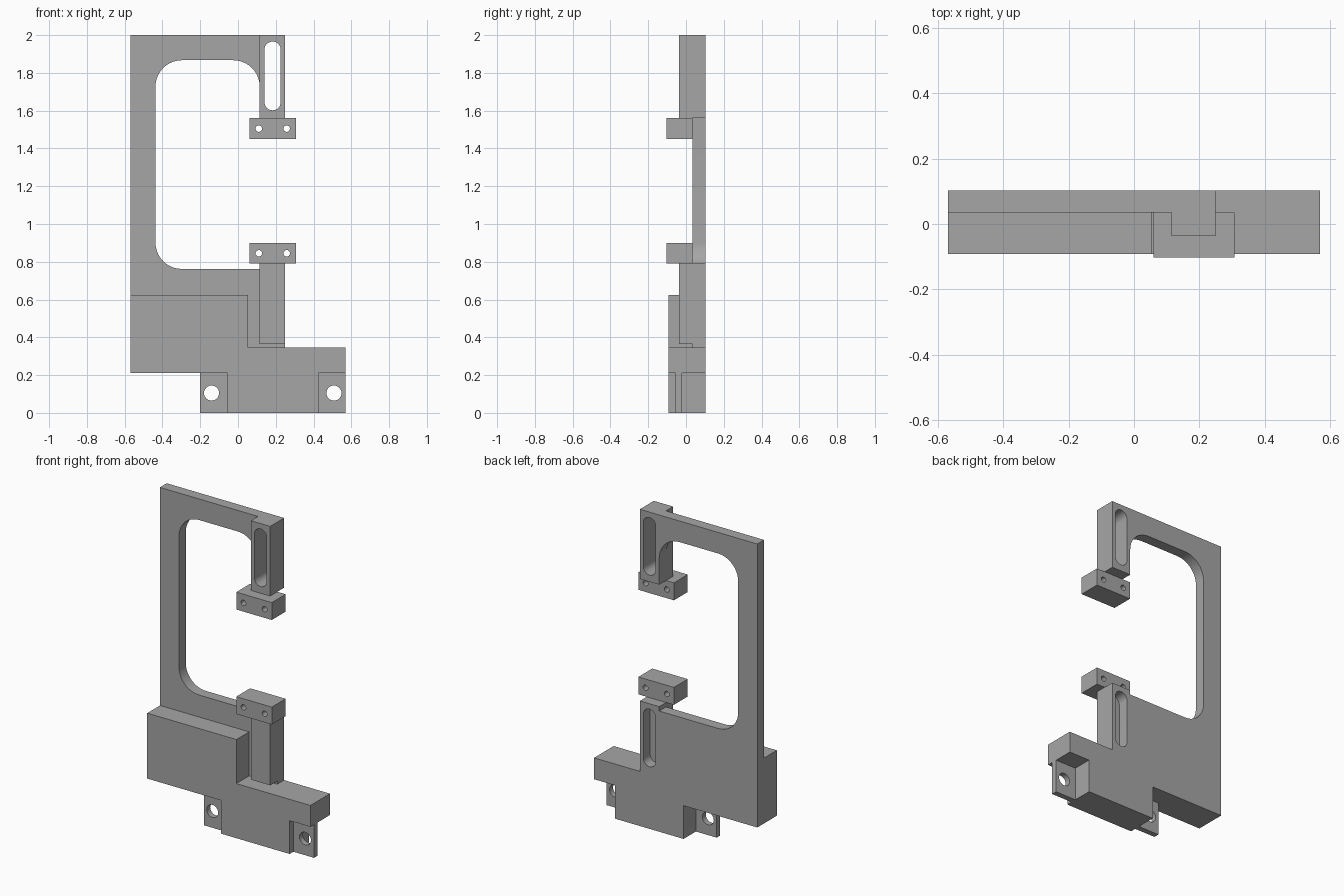
import bpy, bmesh, math
from mathutils import Vector

if "Cube" in bpy.data.objects:
    bpy.data.objects.remove(bpy.data.objects["Cube"])

grey = bpy.data.materials.new("neutral grey")
grey.use_nodes = True
colour = (0.38, 0.38, 0.38, 1)
grey.diffuse_color = colour
grey.node_tree.nodes["Principled BSDF"].inputs["Base Color"].default_value = colour

# Depth layers, front to back
BLOCK_FRONT, BASE_FRONT, BOSS_FRONT, PLATE_FRONT, BACK = -0.103, -0.092, -0.036, 0.035, 0.103


def outline(points, steps=10):
    """Turn (x, z) points into a polygon; a third value rounds that corner."""
    result = []
    for i, p in enumerate(points):
        c = Vector(p[:2])
        if len(p) == 2:
            result.append(c)
            continue
        a = (Vector(points[i - 1][:2]) - c).normalized() * p[2]
        b = (Vector(points[(i + 1) % len(points)][:2]) - c).normalized() * p[2]
        for k in range(steps + 1):
            t = k / steps * math.pi / 2
            result.append(c + a * (1 - math.sin(t)) + b * (1 - math.cos(t)))
    return result


def rect(x0, x1, z0, z1):
    return [(x0, z0), (x1, z0), (x1, z1), (x0, z1)]


def slot(x, z0, z1, r, steps=16):
    """Round-ended slot; a plain circle when z0 equals z1."""
    pts = []
    for z, start in ((z1, 0), (z0, math.pi)):
        for k in range(steps + (z0 != z1)):
            t = start + math.pi * k / steps
            pts.append((x + r * math.cos(t), z + r * math.sin(t)))
    return pts


def prism(name, points, front, back):
    bm = bmesh.new()
    face = bm.faces.new([bm.verts.new((p[0], front, p[1])) for p in points])
    new = bmesh.ops.extrude_face_region(bm, geom=[face])["geom"]
    verts = [g for g in new if isinstance(g, bmesh.types.BMVert)]
    bmesh.ops.translate(bm, verts=verts, vec=(0, back - front, 0))
    bmesh.ops.recalc_face_normals(bm, faces=bm.faces)
    mesh = bpy.data.meshes.new(name)
    bm.to_mesh(mesh)
    bm.free()
    obj = bpy.data.objects.new(name, mesh)
    bpy.context.collection.objects.link(obj)
    return obj


def part(name, points, front, back, holes=()):
    obj = prism(name, outline(points), front, back)
    obj.data.materials.append(grey)
    bpy.ops.object.select_all(action="DESELECT")
    bpy.context.view_layer.objects.active = obj
    obj.select_set(True)
    for hole in holes:
        cutter = prism("hole_cutter", hole, front - 0.1, back + 0.1)
        cutter.hide_render = True
        mod = obj.modifiers.new("hole", "BOOLEAN")
        mod.operation, mod.solver, mod.object = "DIFFERENCE", "EXACT", cutter
        bpy.ops.object.modifier_apply(modifier=mod.name)
        bpy.data.objects.remove(cutter)
    bpy.ops.object.shade_smooth_by_angle(angle=math.radians(30))
    return obj


# Shared lower edge of the base: stepped foot between the two lugs
foot = [(-0.57, 0.21), (-0.055, 0.21), (-0.055, 0), (0.425, 0),
        (0.425, 0.21), (0.57, 0.21), (0.57, 0.345)]
upper_slot = slot(0.183, 1.645, 1.923, 0.043)
lower_slot = slot(0.183, 0.435, 0.713, 0.043)

# Back plate with the C-shaped frame
part("frame_plate", foot + [
    (0.25, 0.345), (0.25, 0.79), (0.115, 0.79), (0.115, 0.762),
    (-0.437, 0.762, 0.14), (-0.437, 1.867, 0.14), (0.115, 1.867, 0.14),
    (0.115, 1.56), (0.25, 1.56), (0.25, 2), (-0.57, 2)],
    PLATE_FRONT, BACK, [upper_slot, lower_slot])

# Thick front half of the base
part("base_front", foot + [(0.053, 0.345), (0.053, 0.623), (-0.57, 0.623)],
     BASE_FRONT, PLATE_FRONT)

# Raised posts on the plate
part("upper_post", rect(0.115, 0.25, 1.56, 2), BOSS_FRONT, PLATE_FRONT, [upper_slot])
part("lower_post", rect(0.115, 0.25, 0.365, 0.79), BOSS_FRONT, PLATE_FRONT)

# Clamp blocks with paired screw holes
for name, z in (("upper_block", 1.45), ("lower_block", 0.79)):
    mid = z + 0.055
    part(name, rect(0.06, 0.308, z, z + 0.11), BLOCK_FRONT, PLATE_FRONT,
         [slot(x, mid, mid, 0.017) for x in (0.11, 0.258)])

# Thin mounting lugs at either side of the foot
for name, x0, x1, hole_x in (("right_lug", -0.2, -0.055, -0.14),
                             ("left_lug", 0.425, 0.57, 0.508)):
    part(name, rect(x0, x1, 0, 0.21), -0.055, -0.02, [slot(hole_x, 0.105, 0.105, 0.04)])
